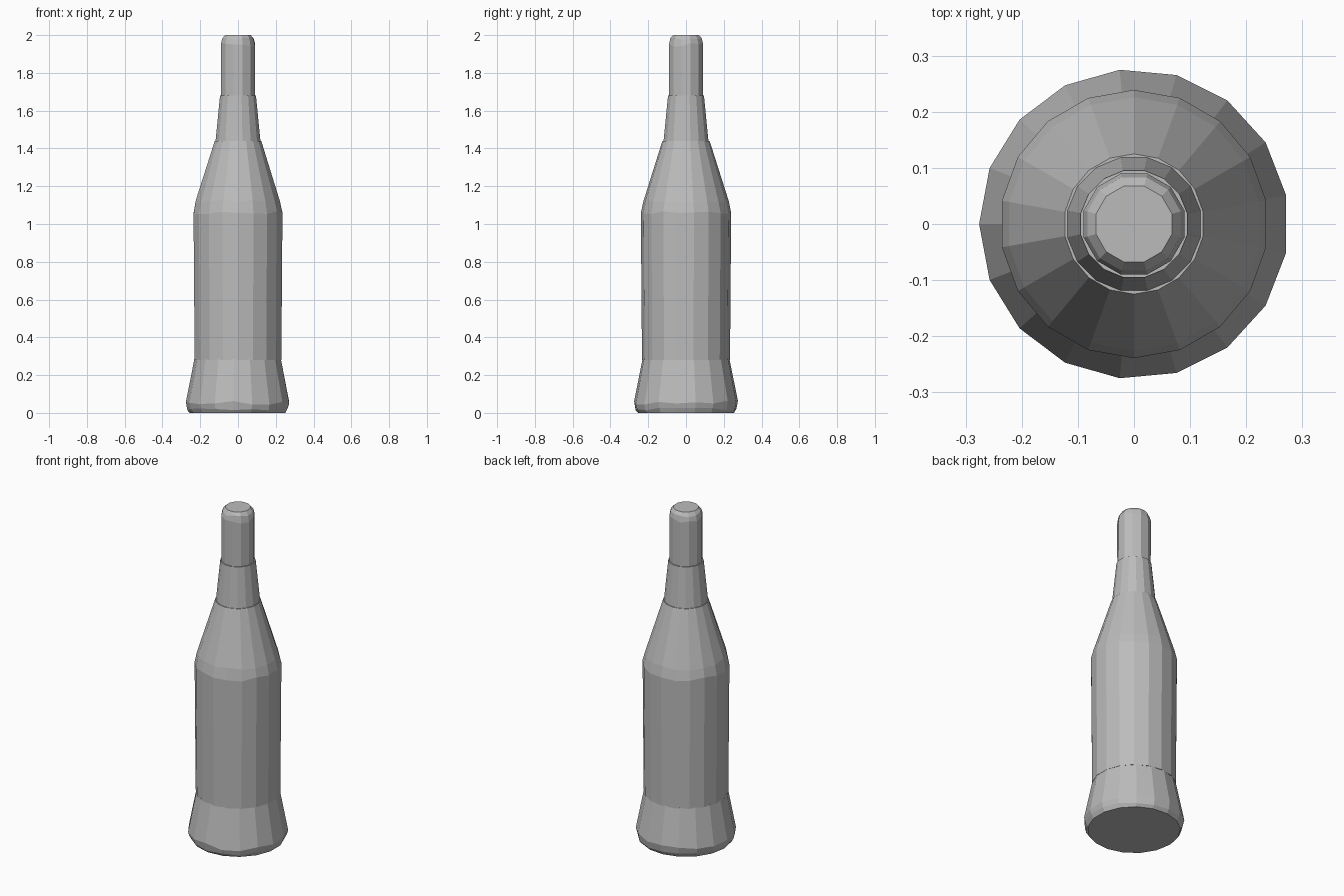
import bpy
import bmesh
import random
from math import cos, sin, pi

random.seed(4)
cube = bpy.data.objects.get("Cube")
if cube:
    bpy.data.objects.remove(cube, do_unlink=True)

grey = bpy.data.materials.new("plain_grey")
grey.use_nodes = True
colour = (0.5, 0.5, 0.5, 1)
grey.diffuse_color = colour
grey.node_tree.nodes["Principled BSDF"].inputs["Base Color"].default_value = colour


def lathe(name, profile, sides, turn=0.0):
    """Closed faceted solid; each profile point is radius, height, height wobble."""
    bm = bmesh.new()
    rings = []
    for radius, height, wobble in profile:
        ring = []
        for i in range(sides):
            a = 2 * pi * (i + turn) / sides
            z = height + random.uniform(-wobble, wobble)
            ring.append(bm.verts.new((radius * cos(a), radius * sin(a), z)))
        rings.append(ring)
    for low, high in zip(rings, rings[1:]):
        for i in range(sides):
            j = (i + 1) % sides
            bm.faces.new((low[i], low[j], high[j], high[i]))
    bm.faces.new(list(reversed(rings[0])))
    bm.faces.new(rings[-1])
    bmesh.ops.recalc_face_normals(bm, faces=bm.faces)
    mesh = bpy.data.meshes.new(name)
    bm.to_mesh(mesh)
    bm.free()
    mesh.materials.append(grey)
    obj = bpy.data.objects.new(name, mesh)
    bpy.context.collection.objects.link(obj)
    return obj


# Flared foot with an uneven lower rim
lathe("flared_base", [(0.255, 0, 0), (0.268, 0.02, 0.008), (0.276, 0.055, 0.012),
                      (0.231, 0.285, 0)], 17, 0.5)

# Straight body running into the tapered shoulder
lathe("body", [(0.233, 0.28, 0), (0.239, 1.06, 0.008), (0.226, 1.12, 0.008),
               (0.125, 1.44, 0)], 18, 0.5)

# Neck
lathe("neck", [(0.122, 1.43, 0), (0.097, 1.68, 0)], 16, 0.5)

# Rounded stopper
lathe("stopper", [(0.092, 1.67, 0), (0.093, 1.95, 0.01), (0.086, 1.98, 0.006),
                  (0.07, 2.0, 0)], 12, 0.5)
